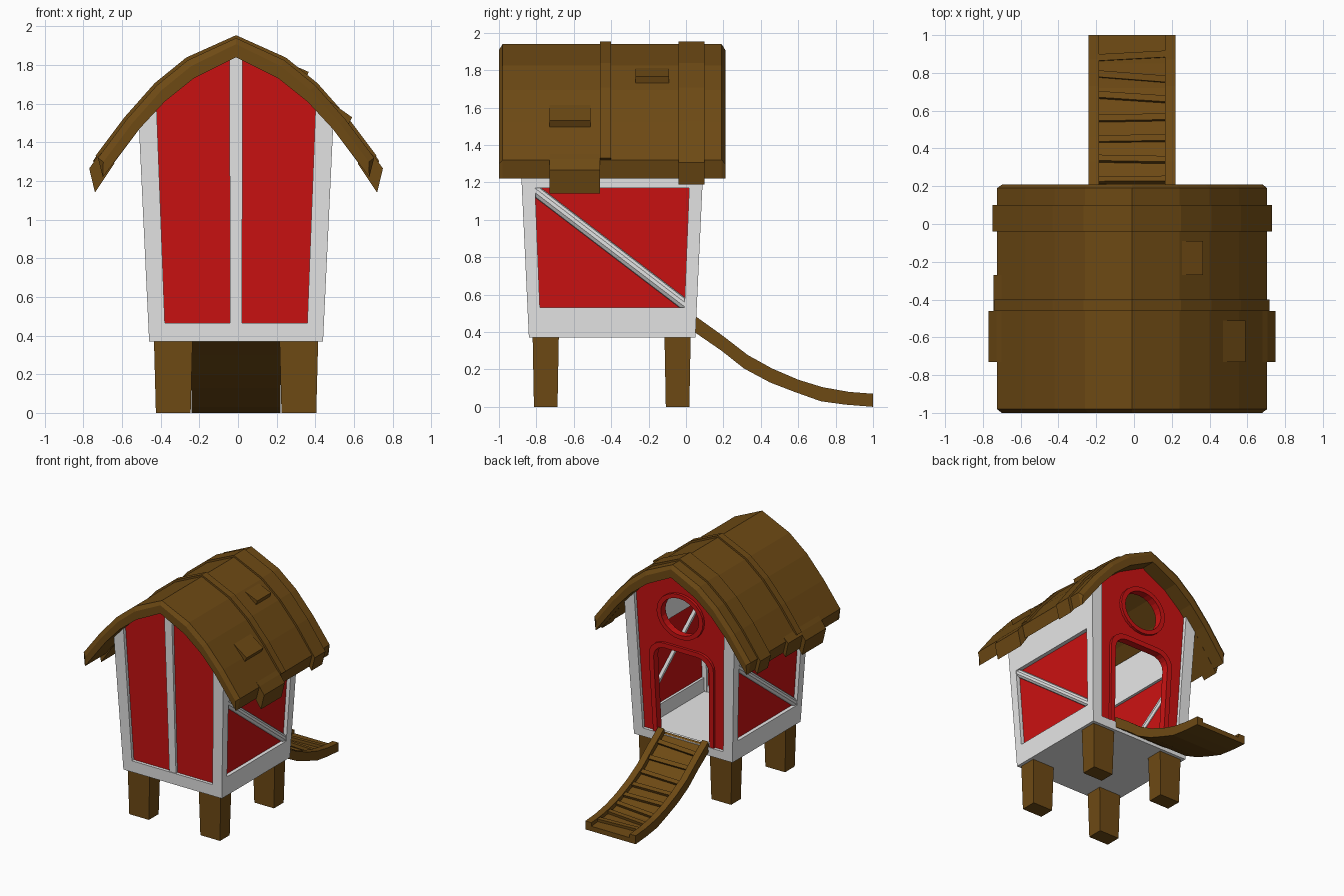
import bpy, bmesh, math, random
from mathutils import Vector, Matrix

if "Cube" in bpy.data.objects:
    bpy.data.objects.remove(bpy.data.objects["Cube"])

random.seed(3)
CX, CY = -0.01, -0.395          # centre of the house body


def material(name, rgb):
    m = bpy.data.materials.new(name)
    m.diffuse_color = (*rgb, 1)
    m.use_nodes = True
    m.node_tree.nodes["Principled BSDF"].inputs["Base Color"].default_value = m.diffuse_color
    return m


RED = material("barn red", (0.6, 0.006, 0.006))
WHITE = material("white trim", (0.8, 0.8, 0.8))
BROWN = material("brown wood", (0.155, 0.068, 0.007))


def finish(bm, name, mat, taper):
    """Widen body parts towards the top, move to centre, make the object."""
    for v in bm.verts:
        if taper:
            h = v.co.z - 0.37
            v.co.x *= 1 + 0.105 * h
            v.co.y = CY + v.co.y * (1 + 0.105 * h)
        v.co.x += CX
    bmesh.ops.recalc_face_normals(bm, faces=bm.faces[:])
    me = bpy.data.meshes.new(name)
    bm.to_mesh(me)
    bm.free()
    me.materials.append(mat)
    ob = bpy.data.objects.new(name, me)
    bpy.context.scene.collection.objects.link(ob)
    return ob


def prism(name, loops, a, b, mat, axis="y", taper=True):
    """Extrude outlines (first outer, then holes) from a to b along an axis."""
    bm = bmesh.new()
    for loop in loops:
        vs = [bm.verts.new((u, a, w) if axis == "y" else (a, u, w)) for u, w in loop]
        for i in range(len(vs)):
            bm.edges.new((vs[i - 1], vs[i]))
    bmesh.ops.triangle_fill(bm, use_beauty=True, use_dissolve=False, edges=bm.edges[:])
    ext = bmesh.ops.extrude_face_region(bm, geom=bm.faces[:], use_keep_orig=True)
    d = (0, b - a, 0) if axis == "y" else (b - a, 0, 0)
    bmesh.ops.translate(bm, vec=d, verts=[g for g in ext["geom"] if isinstance(g, bmesh.types.BMVert)])
    return finish(bm, name, mat, taper)


def box(name, x, y, z, mat, taper=True):
    return prism(name, [[(x[0], z[0]), (x[1], z[0]), (x[1], z[1]), (x[0], z[1])]],
                 y[0], y[1], mat, taper=taper)


def circle(r, cz, n=24):
    return [(r * math.cos(2 * math.pi * i / n), cz + r * math.sin(2 * math.pi * i / n)) for i in range(n)]


def arch(hw, z0, top, r):
    """Open door outline with rounded upper corners, right to left."""
    right = [(hw, z0)]
    for i in range(6):
        t = i * math.pi / 10
        right.append((hw - r + r * math.cos(t), top - r + r * math.sin(t)))
    return right + [(-x, z) for x, z in reversed(right)]


# ---- House body: floor, corner posts, rails ----
box("floor", (-0.43, 0.43), (-0.43, 0.43), (0.37, 0.42), WHITE)
for s, side in ((1, "right"), (-1, "left")):
    for t, end in ((1, "back"), (-1, "front")):
        prism(f"{end}_{side}_post",
              [[(s * 0.365, 0.37), (s * 0.45, 0.37), (s * 0.45, 1.54), (s * 0.365, 1.64)]],
              t * 0.445, t * 0.38, WHITE)
    x = sorted((s * 0.385, s * 0.45))
    box(f"{side}_bottom_rail", x, (-0.4, 0.4), (0.37, 0.53), WHITE)
    box(f"{side}_top_rail", x, (-0.4, 0.4), (1.17, 1.52), WHITE)
    # red side panel and its round diagonal brace
    box(f"{side}_panel", sorted((s * 0.405, s * 0.42)), (-0.4, 0.4), (0.45, 1.25), RED)
    p, q = Vector((s * 0.418, -s * 0.0 - 0.39 * s, 1.165)), Vector((s * 0.418, 0.39 * s, 0.54))
    if s < 0:
        p, q = Vector((s * 0.418, 0.39, 1.165)), Vector((s * 0.418, -0.39, 0.54))
    bm = bmesh.new()
    mat = Matrix.Translation((p + q) / 2) @ (q - p).to_track_quat("Z", "Y").to_matrix().to_4x4()
    bmesh.ops.create_cone(bm, cap_ends=True, segments=10, radius1=0.03, radius2=0.03,
                          depth=(q - p).length, matrix=mat)
    finish(bm, f"{side}_brace", WHITE, True)
box("front_bottom_rail", (-0.4, 0.4), (-0.445, -0.385), (0.37, 0.465), WHITE)
box("back_bottom_rail", (-0.4, 0.4), (0.385, 0.445), (0.37, 0.44), WHITE)

# ---- Gable walls ----
half = [(0.40, 1.60), (0.33, 1.67), (0.19, 1.79)]
gable = half + [(0, 1.89)] + [(-x, z) for x, z in reversed(half)]
prism("front_panel", [gable + [(-0.40, 0.42), (0.40, 0.42)]], -0.42, -0.40, RED)
box("front_centre_batten", (-0.03, 0.03), (-0.44, -0.385), (0.44, 1.88), WHITE)
door = arch(0.235, 0.42, 1.17, 0.1)
prism("back_panel", [gable + [(-0.40, 0.42)] + door[::-1] + [(0.40, 0.42)], circle(0.155, 1.47)],
      0.40, 0.42, RED)
prism("door_trim", [arch(0.275, 0.43, 1.21, 0.13) + door[::-1]], 0.385, 0.44, RED)
prism("window_rim", [circle(0.19, 1.47), circle(0.155, 1.47)], 0.385, 0.44, RED)

# ---- Legs, slightly narrower at the foot ----
for s in (1, -1):
    for yc in (-0.75, -0.045):
        bm = bmesh.new()
        bmesh.ops.create_cube(bm, size=1)
        for v in bm.verts:
            k = 1.0 if v.co.z > 0 else 0.9
            v.co = Vector((s * 0.325 + v.co.x * 0.2 * k, yc + v.co.y * 0.14 * k,
                           0.38 if v.co.z > 0 else 0))
        finish(bm, ("right" if s > 0 else "left") + ("_front_leg" if yc < -0.5 else "_back_leg"), BROWN, False)

# ---- Roof shell: curved gable section with chamfered rim ----
OUT = [(0, 1.94), (0.25, 1.825), (0.41, 1.695), (0.565, 1.52), (0.715, 1.32)]
INN = [(0, 1.84), (0.22, 1.73), (0.37, 1.61), (0.50, 1.47), (0.69, 1.22)]


def section(outer, inner):
    full = lambda p: [(-x, z) for x, z in reversed(p[1:])] + p
    return full(outer) + full(inner)[::-1]


def offset(points, d):
    """Move a half profile outwards by d."""
    res = []
    for i, (x, z) in enumerate(points):
        a, b = points[max(i - 1, 0)], points[min(i + 1, len(points) - 1)]
        n = Vector((a[1] - b[1], b[0] - a[0])).normalized()
        res.append((x + n.x * d if i else 0, z + n.y * d))
    return res


def loft(name, rings):
    bm = bmesh.new()
    rows = [[bm.verts.new((x, y, z)) for x, z in sec] for y, sec in rings]
    n = len(rows[0])
    for r0, r1 in zip(rows, rows[1:]):
        for i in range(n):
            j = (i + 1) % n
            bm.faces.new((r0[i], r0[j], r1[j], r1[i]))
    for row in (rows[0], rows[-1]):      # end caps as strips of quads
        for i in range(n // 2 - 1):
            bm.faces.new((row[i], row[i + 1], row[n - 2 - i], row[n - 1 - i]))
    return finish(bm, name, BROWN, False)


main, rim = section(OUT, INN), section(offset(OUT, -0.035), INN)
loft("roof", [(-1.0, rim), (-0.98, main), (0.19, main), (0.21, rim)])

# raised bands over the roof
loft("thin_roof_band", [(y, section(offset(OUT, 0.016), offset(OUT, -0.02))) for y in (-0.46, -0.40)])
wide_o = offset(OUT, 0.016)[:-1] + [(0.74, 1.305)]
wide_i = INN[:-1] + [(0.71, 1.19)]
loft("wide_roof_band", [(y, section(wide_o, wide_i)) for y in (-0.04, 0.10)])

# longer plank ends at the eaves
plank = [(0.65, 1.395), (0.717, 1.325), (0.76, 1.265), (0.73, 1.14), (0.63, 1.29)]
for s in (1, -1):
    prism("eave_plank", [[(s * x, z) for x, z in plank]], -0.73, -0.46, BROWN, taper=False)
prism("short_eave_plank", [[(-0.65, 1.39), (-0.735, 1.31), (-0.71, 1.19), (-0.63, 1.29)]],
      -0.46, -0.27, BROWN, taper=False)

# lifted shingles on the right slope
prism("upper_shingle", [[(0.26, 1.815), (0.375, 1.765), (0.365, 1.73)]], -0.27, -0.09, BROWN, taper=False)
prism("lower_shingle", [[(0.48, 1.615), (0.60, 1.53), (0.58, 1.49)]], -0.73, -0.51, BROWN, taper=False)

# ---- Ramp: curved bed, side rails and uneven treads ----
BOT = [(0.03, 0.41), (0.19, 0.30), (0.31, 0.205), (0.45, 0.13), (0.58, 0.08), (0.72, 0.03), (0.85, 0.012), (1.0, 0)]
TOP = [(0.05, 0.485), (0.19, 0.385), (0.33, 0.277), (0.46, 0.205), (0.6, 0.145), (0.73, 0.105), (0.87, 0.08), (1.0, 0.07)]
BED = [(y, z + 0.04) for y, z in BOT]
prism("ramp_bed", [BOT + BED[::-1]], -0.19, 0.19, BROWN, "x", False)
for s in (1, -1):
    prism("ramp_rail", [BOT + TOP[::-1]], s * 0.175, s * 0.23, BROWN, "x", False)
for k in range(8):
    y = 0.12 + 0.11 * k
    i = max(j for j in range(7) if BED[j][0] <= y)
    (y0, z0), (y1, z1) = BED[i], BED[i + 1]
    z = z0 + (z1 - z0) * (y - y0) / (y1 - y0)
    bm = bmesh.new()
    m = (Matrix.Translation((0, y, z + 0.005)) @ Matrix.Rotation(math.atan2(z1 - z0, y1 - y0), 4, "X")
         @ Matrix.Rotation(random.uniform(-0.08, 0.08), 4, "Z") @ Matrix.Diagonal((0.36, 0.035, 0.035, 1)))
    bmesh.ops.create_cube(bm, size=1, matrix=m)
    finish(bm, "ramp_tread", BROWN, False)
